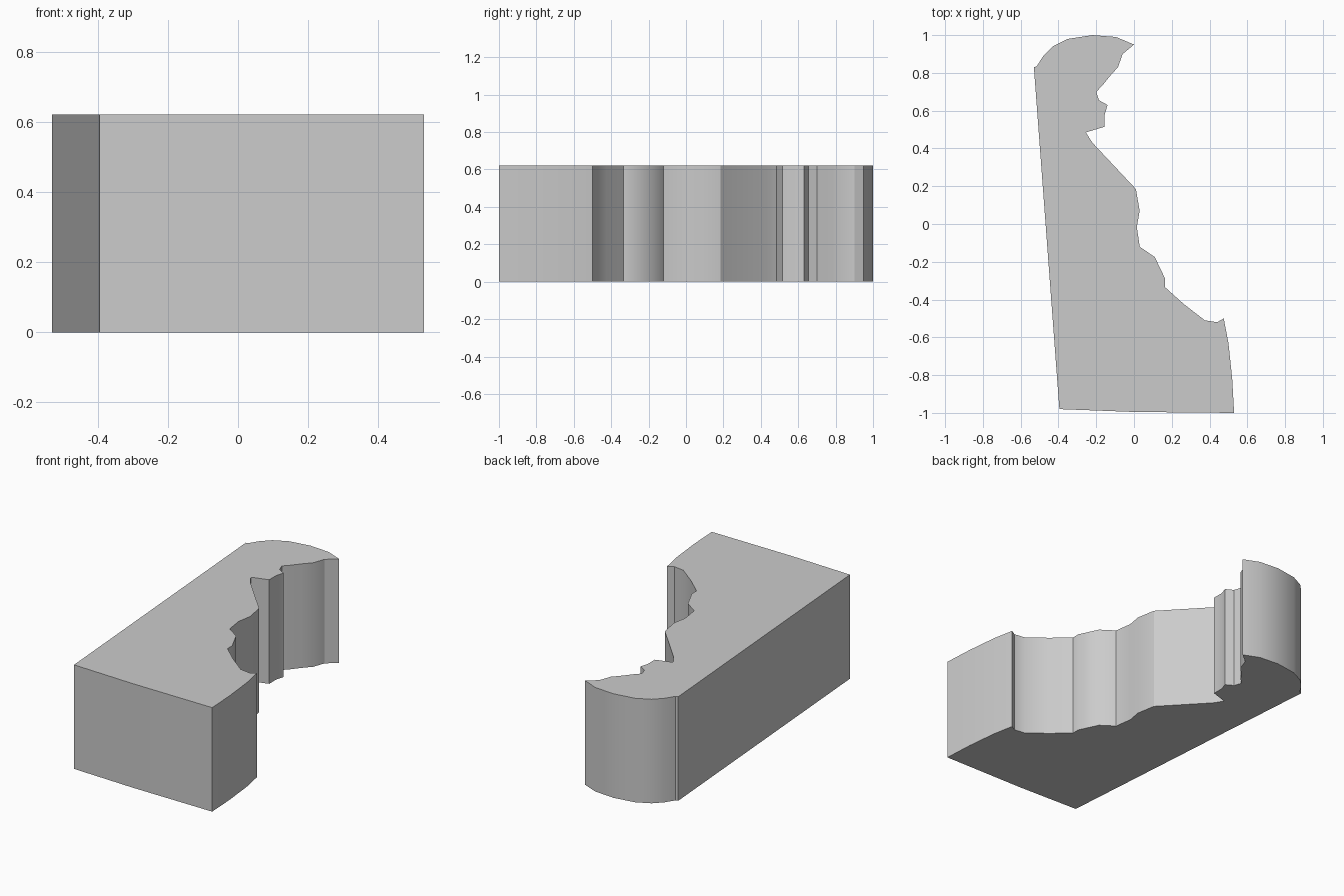
import bpy
import bmesh
import math

HEIGHT = 0.62

default_cube = bpy.data.objects.get("Cube")
if default_cube:
    bpy.data.objects.remove(default_cube, do_unlink=True)


def make_material(name, color):
    mat = bpy.data.materials.new(name)
    mat.use_nodes = True
    mat.diffuse_color = color
    mat.node_tree.nodes["Principled BSDF"].inputs["Base Color"].default_value = color
    return mat


def extrude_outline(name, outline, height, material):
    """Raise a closed flat outline into a solid block."""
    bm = bmesh.new()
    base = bm.faces.new([bm.verts.new((x, y, 0)) for x, y in outline])
    raised = bmesh.ops.extrude_face_region(bm, geom=[base], use_keep_orig=True)
    top_verts = [g for g in raised["geom"] if isinstance(g, bmesh.types.BMVert)]
    bmesh.ops.translate(bm, verts=top_verts, vec=(0, 0, height))
    bmesh.ops.recalc_face_normals(bm, faces=bm.faces)
    mesh = bpy.data.meshes.new(name)
    bm.to_mesh(mesh)
    bm.free()
    mesh.materials.append(material)
    obj = bpy.data.objects.new(name, mesh)
    bpy.context.collection.objects.link(obj)
    return obj


# Rounded back cap, from the straight side round to the tip
back_arc = [(-.53, .83), (-.515, .835), (-.48, .89), (-.43, .94),
            (-.35, .98), (-.22, 1), (-.095, .99), (0, .95)]

# Ragged edge, from the tip down to the front notch
ragged_edge = [(-.06, .9), (-.085, .83), (-.13, .78), (-.17, .73),
               (-.2, .7), (-.185, .655), (-.14, .63), (-.155, .58),
               (-.155, .515), (-.255, .485), (-.22, .43), (.01, .185),
               (.03, .07), (.015, -.015), (.03, -.12), (.11, -.175),
               (.165, -.29), (.165, -.335), (.265, -.425), (.375, -.51),
               (.44, -.52), (.475, -.5)]

# Gently bowed corner and nearly straight front
front_edge = [(.5, -.63), (.52, -.82), (.53, -1), (0, -.995), (-.395, -.98)]

grey = make_material("plain grey", (0.6, 0.6, 0.6, 1))
block = extrude_outline("extruded_block", back_arc + ragged_edge + front_edge,
                        HEIGHT, grey)

# Smooth the gentle curves and keep the corners sharp
bpy.ops.object.select_all(action="DESELECT")
block.select_set(True)
bpy.context.view_layer.objects.active = block
bpy.ops.object.shade_smooth_by_angle(angle=math.radians(30))
